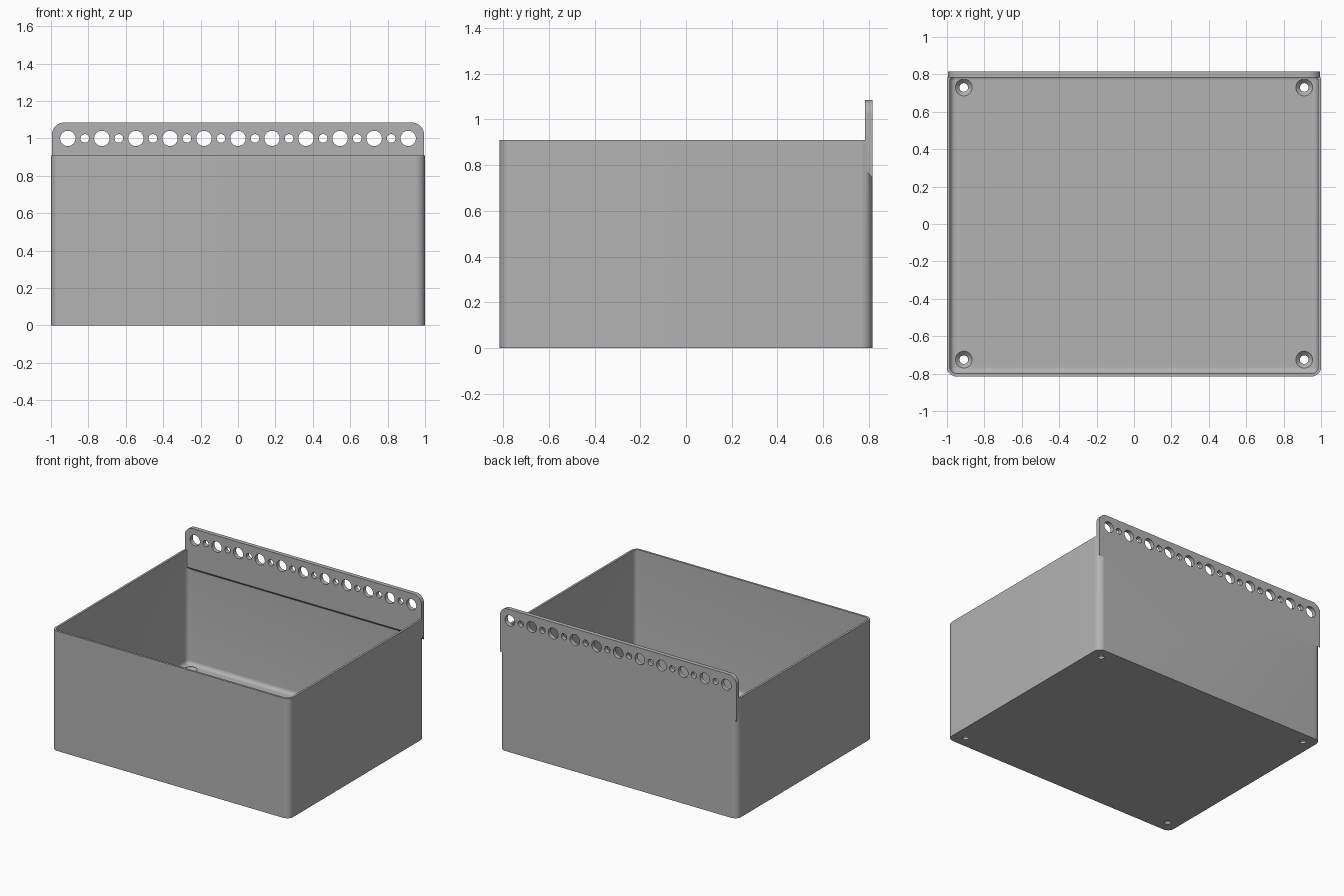
import bpy, bmesh, math
from mathutils import Matrix

if "Cube" in bpy.data.objects:
    bpy.data.objects.remove(bpy.data.objects["Cube"], do_unlink=True)

HX, HY, H = 1.0, 0.815, 0.91
WALL, FLOOR, CORNER, FILLET = 0.016, 0.04, 0.05, 0.03
PLATE_Y, PLATE_X, PLATE_TOP = 0.783, 0.995, 1.085
PITCH = 0.182

grey = bpy.data.materials.new("plain grey")
grey.use_nodes = True
grey.diffuse_color = (0.45, 0.45, 0.45, 1)
grey.node_tree.nodes["Principled BSDF"].inputs["Base Color"].default_value = (0.45, 0.45, 0.45, 1)


def make(name, bm):
    bmesh.ops.recalc_face_normals(bm, faces=bm.faces)
    mesh = bpy.data.meshes.new(name)
    bm.to_mesh(mesh)
    bm.free()
    obj = bpy.data.objects.new(name, mesh)
    bpy.context.collection.objects.link(obj)
    mesh.materials.append(grey)
    return obj


def arc(cx, cy, r, start, steps=10):
    return [(cx + r * math.cos(start + math.pi / 2 * i / steps),
             cy + r * math.sin(start + math.pi / 2 * i / steps)) for i in range(steps + 1)]


def ring(bm, inset, z):
    """Rounded rectangle loop, inset from the outer wall."""
    r = max(CORNER - inset, 0.004)
    x, y = HX - inset - r, HY - inset - r
    pts = []
    for k, (sx, sy) in enumerate([(1, 1), (-1, 1), (-1, -1), (1, -1)]):
        pts += arc(sx * x, sy * y, r, k * math.pi / 2)
    return [bm.verts.new((px, py, z)) for px, py in pts]


def combine(target, tool, operation):
    mod = target.modifiers.new(operation.title(), 'BOOLEAN')
    mod.operation, mod.solver, mod.object = operation, 'EXACT', tool
    bpy.context.view_layer.objects.active = target
    bpy.ops.object.modifier_apply(modifier=mod.name)
    bpy.data.objects.remove(tool, do_unlink=True)


# Open bin: outer wall, rim, inner wall, floor fillet
bm = bmesh.new()
levels = [(0, 0), (0, H), (WALL, H)]
for i in range(7):
    a = math.pi / 2 * i / 6
    levels.append((WALL + FILLET * (1 - math.cos(a)), FLOOR + FILLET * (1 - math.sin(a))))
loops = [ring(bm, inset, z) for inset, z in levels]
for a, b in zip(loops, loops[1:]):
    for i in range(len(a)):
        j = (i + 1) % len(a)
        bm.faces.new((a[i], a[j], b[j], b[i]))
bm.faces.new(loops[0])
bm.faces.new(loops[-1])
storage_bin = make("storage_bin", bm)

# Hanging plate with rounded top corners and a sloped underside
bm = bmesh.new()
r = 0.065
top = arc(PLATE_X - r, PLATE_TOP - r, r, 0) + arc(r - PLATE_X, PLATE_TOP - r, r, math.pi / 2)
front = [bm.verts.new((x, PLATE_Y, z)) for x, z in [(PLATE_X, 0.78)] + top + [(-PLATE_X, 0.78)]]
back = [bm.verts.new((x, HY, z)) for x, z in [(PLATE_X, 0.745)] + top + [(-PLATE_X, 0.745)]]
bm.faces.new(front)
bm.faces.new(back)
for i in range(len(front)):
    j = (i + 1) % len(front)
    bm.faces.new((front[i], front[j], back[j], back[i]))
combine(storage_bin, make("hanging_plate", bm), 'UNION')

# Row of alternating large and small holes along the plate
bm = bmesh.new()
for i in range(21):
    x = (i - 10) * PITCH / 2
    radius = 0.023 if i % 2 else 0.041
    place = Matrix.Translation((x, 0.8, 1.0)) @ Matrix.Rotation(math.pi / 2, 4, 'X')
    bmesh.ops.create_cone(bm, cap_ends=True, segments=32, radius1=radius, radius2=radius,
                          depth=0.2, matrix=place)
combine(storage_bin, make("plate_hole_cutter", bm), 'DIFFERENCE')

# Countersunk screw holes in the floor corners
profile = [(0.023, -0.02), (0.023, 0.016), (0.045, FLOOR - 0.002), (0.045, 0.06)]
bm = bmesh.new()
for cx in (-0.91, 0.91):
    for cy in (-0.725, 0.73):
        rings = [[bm.verts.new((cx + rad * math.cos(k * math.pi / 16),
                                cy + rad * math.sin(k * math.pi / 16), z)) for k in range(32)]
                 for rad, z in profile]
        for a, b in zip(rings, rings[1:]):
            for k in range(32):
                n = (k + 1) % 32
                bm.faces.new((a[k], a[n], b[n], b[k]))
        bm.faces.new(rings[0])
        bm.faces.new(rings[-1])
combine(storage_bin, make("screw_hole_cutter", bm), 'DIFFERENCE')

# Smooth rounded corners, crisp edges
bpy.ops.object.select_all(action='DESELECT')
storage_bin.select_set(True)
bpy.context.view_layer.objects.active = storage_bin
bpy.ops.object.shade_smooth_by_angle(angle=math.radians(30))
